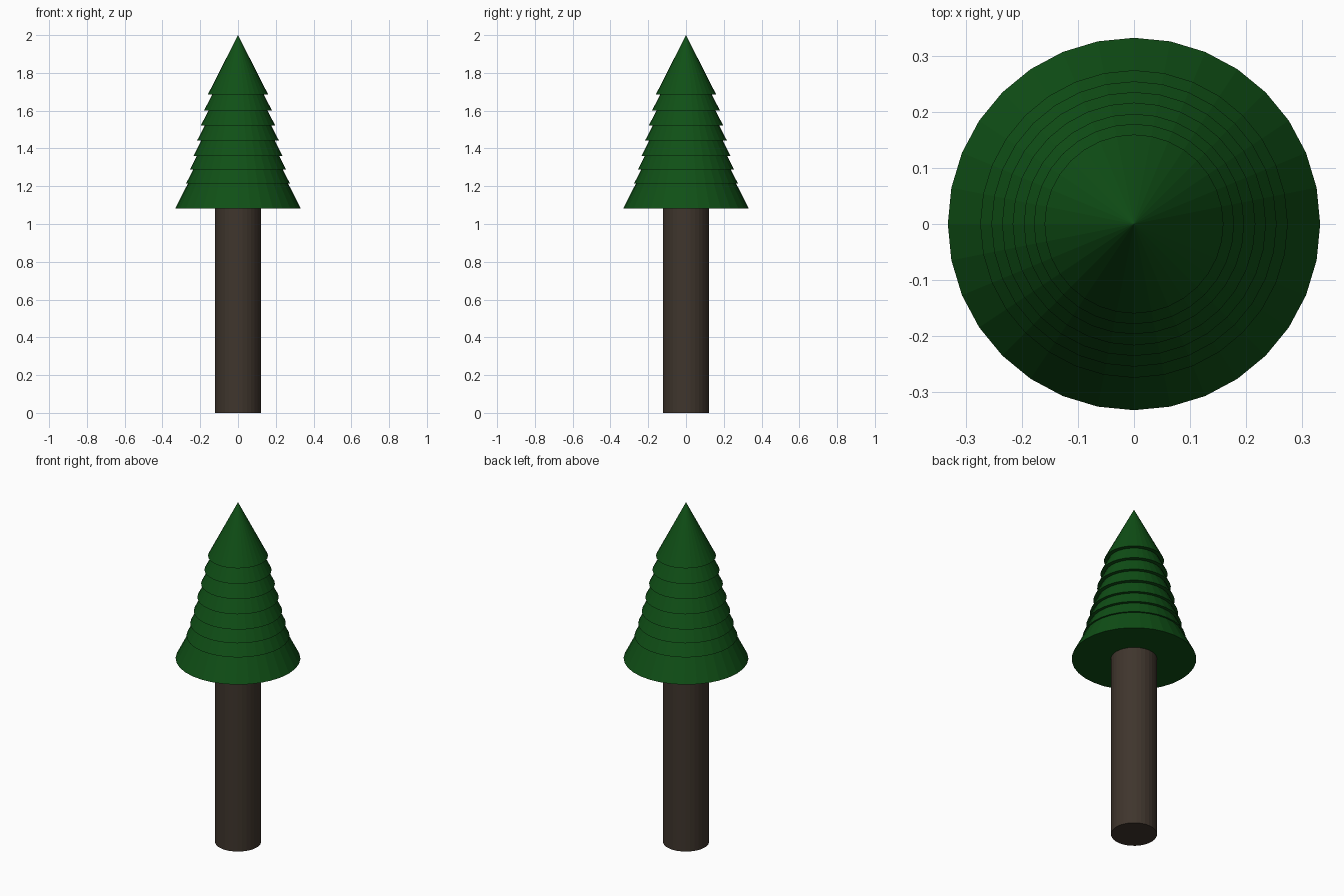
import bpy

if "Cube" in bpy.data.objects:
    bpy.data.objects.remove(bpy.data.objects["Cube"])

SIDES = 32


def material(name, rgb):
    mat = bpy.data.materials.new(name)
    mat.diffuse_color = (*rgb, 1.0)
    mat.use_nodes = True
    mat.node_tree.nodes["Principled BSDF"].inputs["Base Color"].default_value = mat.diffuse_color
    return mat


green = material("needle_green", (0.005, 0.08, 0.008))
brown = material("bark_brown", (0.05, 0.036, 0.026))

# Trunk, ending just inside the lowest tier
TRUNK_TOP = 1.10
bpy.ops.mesh.primitive_cylinder_add(vertices=SIDES, radius=0.123, depth=TRUNK_TOP,
                                    location=(0, 0, TRUNK_TOP / 2))
trunk = bpy.context.object
trunk.name = "trunk"
trunk.data.materials.append(brown)

# Foliage tiers: overlapping cones of equal slope, as (base height, radius)
SLOPE = 0.508
TIERS = [(1.081, 0.333), (1.214, 0.275), (1.288, 0.255), (1.360, 0.236),
         (1.441, 0.217), (1.521, 0.197), (1.602, 0.179), (1.685, 0.160)]

for i, (base, radius) in enumerate(TIERS, 1):
    height = radius / SLOPE
    bpy.ops.mesh.primitive_cone_add(vertices=SIDES, radius1=radius, radius2=0,
                                    depth=height, location=(0, 0, base + height / 2))
    tier = bpy.context.object
    tier.name = f"foliage_tier_{i}"
    tier.data.materials.append(green)
